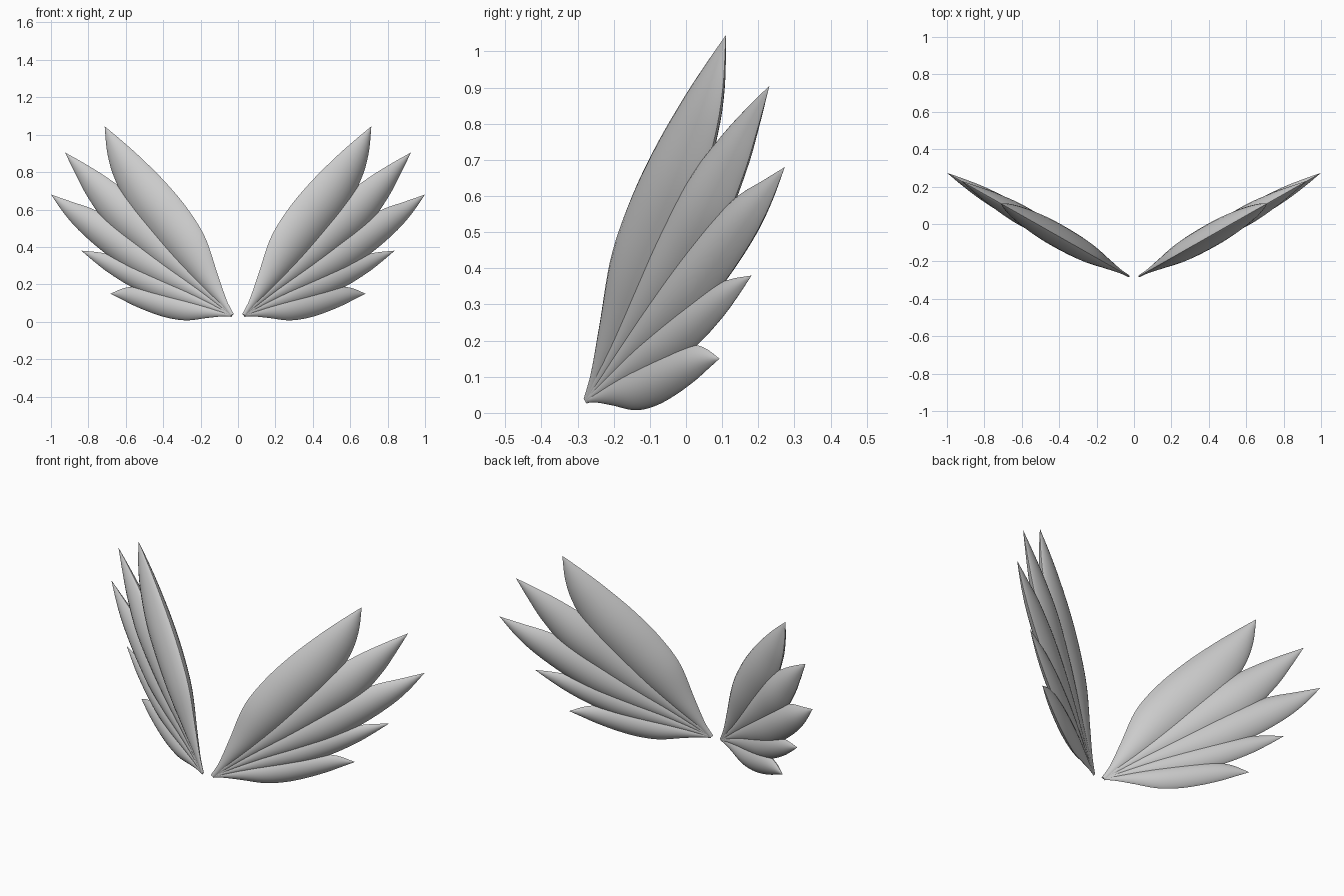
import bpy, math
from mathutils import Vector

if "Cube" in bpy.data.objects:
    bpy.data.objects.remove(bpy.data.objects["Cube"])

mat = bpy.data.materials.new("pale_grey")
mat.diffuse_color = (0.6, 0.6, 0.6, 1)
mat.use_nodes = True
mat.node_tree.nodes["Principled BSDF"].inputs["Base Color"].default_value = mat.diffuse_color

ROOT = Vector((0.033, 0.035))
STATIONS = [0, .06, .18, .35, .5, .65, .8, .9, 1]
# name, tip (x, z), half width above and below the quill at each station
FEATHERS = [
    ("top_feather", (.713, 1.045),
     [.012, .02, .058, .114, .121, .102, .066, .035, 0],
     [.012, .02, .055, .10, .125, .135, .108, .066, 0]),
    ("upper_feather", (.925, .905),
     [.01, .015, .03, .06, .08, .085, .06, .033, 0],
     [.01, .015, .04, .085, .11, .12, .085, .045, 0]),
    ("middle_feather", (1.0, .68),
     [.01, .012, .03, .055, .07, .075, .06, .03, 0],
     [.01, .012, .035, .08, .105, .1, .077, .046, 0]),
    ("lower_feather", (.838, .38),
     [.01, .012, .025, .045, .055, .058, .047, .028, 0],
     [.01, .012, .03, .06, .076, .071, .05, .027, 0]),
    ("bottom_feather", (.682, .15),
     [.008, .01, .025, .045, .058, .066, .062, .042, 0],
     [.008, .013, .035, .069, .074, .062, .04, .02, 0]),
]
SLOPE = math.tan(math.radians(29.6))     # each wing sweeps backwards
NORMAL = Vector((-SLOPE, 1, 0)).normalized()
SIDES, STEPS = 24, 36


def smooth_at(values, t):
    """Smooth interpolation of a station profile."""
    i = max(k for k in range(len(STATIONS) - 1) if STATIONS[k] <= t)

    def tangent(k):
        a, b = max(k - 1, 0), min(k + 1, len(values) - 1)
        return (values[b] - values[a]) / (STATIONS[b] - STATIONS[a])
    d = STATIONS[i + 1] - STATIONS[i]
    u = (t - STATIONS[i]) / d
    return max(0, (2*u**3 - 3*u**2 + 1) * values[i] + (u**3 - 2*u**2 + u) * d * tangent(i)
               + (3*u**2 - 2*u**3) * values[i + 1] + (u**3 - u**2) * d * tangent(i + 1))


def feather(name, tip, above, below, side):
    axis = Vector(tip) - ROOT
    across = Vector((-axis.y, axis.x)).normalized()
    verts, faces = [], []
    # lens-shaped cross-sections along the quill
    for k in range(STEPS):
        t = k / STEPS
        up, down = smooth_at(above, t), smooth_at(below, t)
        half = (up + down) / 2
        for j in range(SIDES):
            a = 2 * math.pi * j / SIDES
            p = ROOT + axis * t + across * ((up - down) / 2 + half * math.cos(a))
            n = half * 0.5 * math.sin(a) * abs(math.sin(a)) ** 0.6
            v = Vector((p.x, -0.272 + (p.x - 0.04) * SLOPE, p.y)) + NORMAL * n
            verts.append((v.x * side, v.y, v.z))
    for k in range(STEPS - 1):
        for j in range(SIDES):
            m = (j + 1) % SIDES
            faces.append((k*SIDES + j, k*SIDES + m, (k+1)*SIDES + m, (k+1)*SIDES + j))
    # pointed tip and closed root
    verts.append((tip[0] * side, -0.272 + (tip[0] - 0.04) * SLOPE, tip[1]))
    last = (STEPS - 1) * SIDES
    faces += [(last + j, last + (j + 1) % SIDES, len(verts) - 1) for j in range(SIDES)]
    faces.append(tuple(reversed(range(SIDES))))
    if side > 0:
        faces = [tuple(reversed(f)) for f in faces]
    me = bpy.data.meshes.new(name)
    me.from_pydata(verts, [], faces)
    me.materials.append(mat)
    ob = bpy.data.objects.new(name, me)
    bpy.context.collection.objects.link(ob)
    bpy.ops.object.select_all(action='DESELECT')
    ob.select_set(True)
    bpy.context.view_layer.objects.active = ob
    bpy.ops.object.shade_smooth_by_angle(angle=math.radians(50))


for side, label in ((1, "right_"), (-1, "left_")):
    for name, tip, above, below in FEATHERS:
        feather(label + name, tip, above, below, side)
